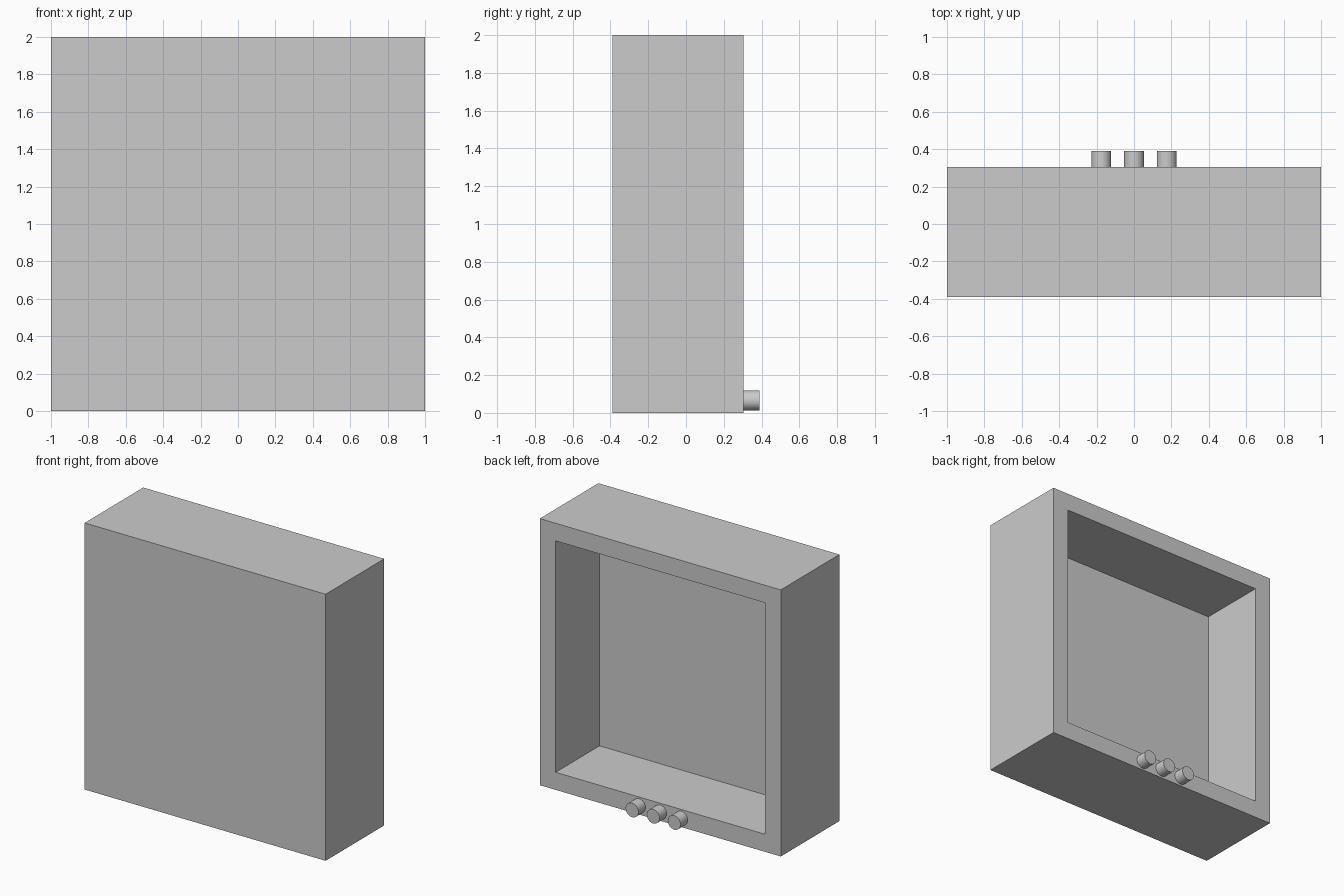
import bpy
import bmesh
from math import radians
from mathutils import Matrix, Vector

cube = bpy.data.objects.get("Cube")
if cube:
    bpy.data.objects.remove(cube, do_unlink=True)

FRONT, BACK = -0.39, 0.305
RIM, RECESS = 0.132, 0.52
GREY = (0.6, 0.6, 0.6, 1)

grey = bpy.data.materials.new("light_grey")
grey.use_nodes = True
grey.diffuse_color = GREY
grey.node_tree.nodes["Principled BSDF"].inputs["Base Color"].default_value = GREY


def add_object(name, bm):
    mesh = bpy.data.meshes.new(name)
    bm.to_mesh(mesh)
    bm.free()
    mesh.materials.append(grey)
    obj = bpy.data.objects.new(name, mesh)
    bpy.context.collection.objects.link(obj)
    return obj


# Square case with a deep recess sunk into its back
bm = bmesh.new()
bmesh.ops.create_cube(bm, size=1)
bmesh.ops.scale(bm, vec=(2, BACK - FRONT, 2), verts=bm.verts)
bmesh.ops.translate(bm, vec=(0, (FRONT + BACK) / 2, 1), verts=bm.verts)
bm.normal_update()
back_face = max(bm.faces, key=lambda f: f.normal.y)
bmesh.ops.inset_region(bm, faces=[back_face], thickness=RIM, use_even_offset=True)
pushed = bmesh.ops.extrude_discrete_faces(bm, faces=[back_face])["faces"]
bmesh.ops.translate(bm, vec=Vector((0, -RECESS, 0)), verts=pushed[0].verts)
bmesh.ops.recalc_face_normals(bm, faces=bm.faces)
add_object("case", bm)

# Row of round knobs on the lower rim
for name, x in (("right_knob", -0.175), ("middle_knob", 0), ("left_knob", 0.175)):
    bm = bmesh.new()
    bmesh.ops.create_cone(bm, cap_ends=True, segments=32, radius1=0.053, radius2=0.053,
                          depth=0.39 - BACK, matrix=Matrix.Rotation(radians(90), 4, "X"))
    knob = add_object(name, bm)
    knob.location = (x, (0.39 + BACK) / 2, 0.066)
    bpy.ops.object.select_all(action="DESELECT")
    knob.select_set(True)
    bpy.context.view_layer.objects.active = knob
    bpy.ops.object.shade_smooth_by_angle(angle=radians(30))
